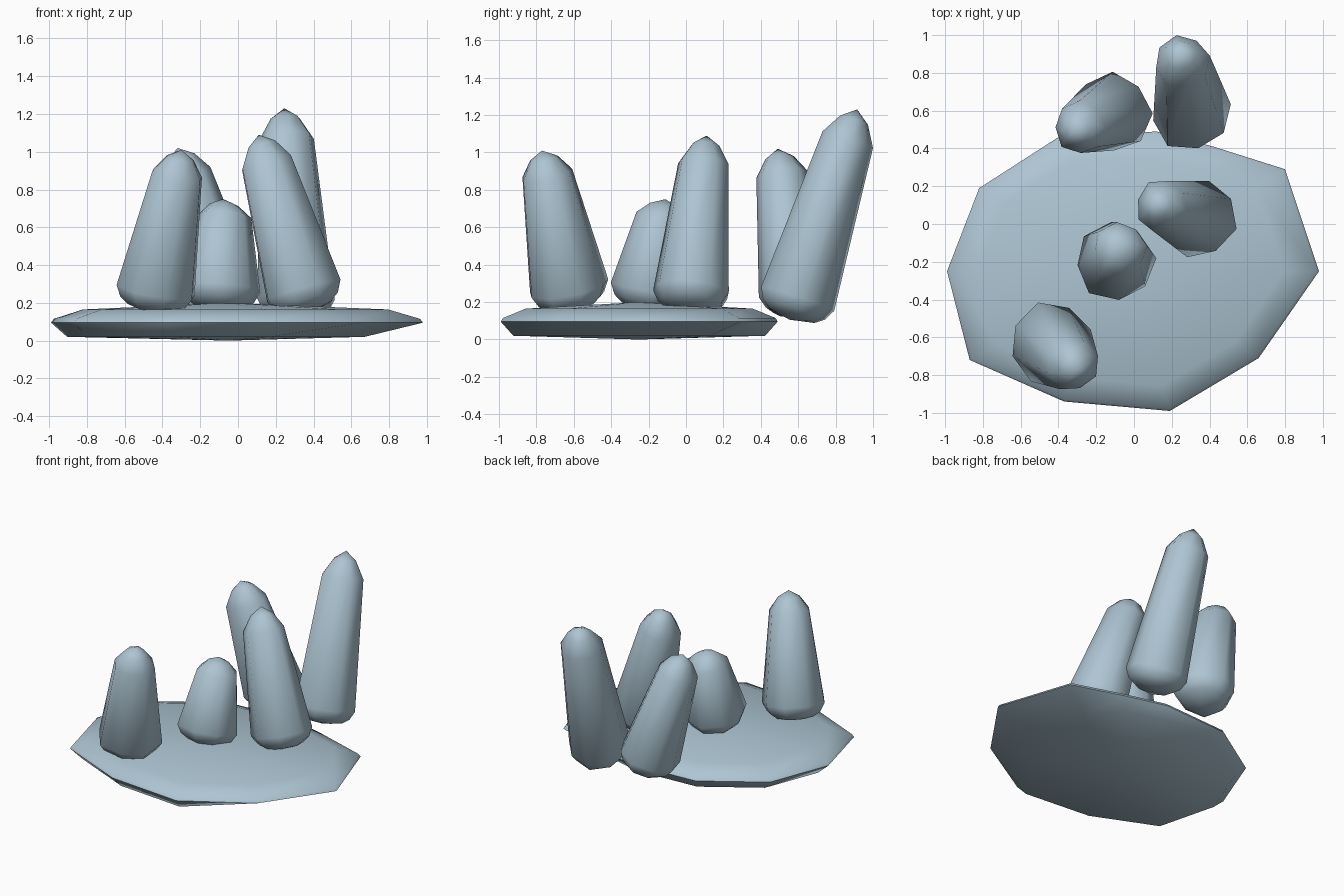
import bpy, math
from mathutils import Vector

if "Cube" in bpy.data.objects:
    bpy.data.objects.remove(bpy.data.objects["Cube"])

stone = bpy.data.materials.new("pale_blue_stone")
stone.diffuse_color = (0.42, 0.56, 0.65, 1)
stone.use_nodes = True
stone.node_tree.nodes["Principled BSDF"].inputs["Base Color"].default_value = stone.diffuse_color


def make_object(name, verts, faces, angle):
    mesh = bpy.data.meshes.new(name)
    mesh.from_pydata(verts, [], faces)
    mesh.materials.append(stone)
    obj = bpy.data.objects.new(name, mesh)
    bpy.context.collection.objects.link(obj)
    bpy.ops.object.select_all(action='DESELECT')
    obj.select_set(True)
    bpy.context.view_layer.objects.active = obj
    bpy.ops.object.shade_smooth_by_angle(angle=math.radians(angle))
    return obj


def skin(rings, bottom, top):
    """Join equal rings from bottom to top and close both ends with a point."""
    n = len(rings[0])
    verts = [v for ring in rings for v in ring] + [bottom, top]
    b, t = len(verts) - 2, len(verts) - 1
    faces = []
    for i in range(n):
        j = (i + 1) % n
        faces.append((b, j, i))
        for k in range(len(rings) - 1):
            faces.append((k*n + i, k*n + j, (k+1)*n + j, (k+1)*n + i))
        last = (len(rings) - 1) * n
        faces.append((last + i, last + j, t))
    return verts, faces


# Thin irregular base slab: bottom ring, rim, upper ring
outline = [(-0.99, -0.25), (-0.87, -0.72), (-0.37, -0.94), (0.19, -0.99),
           (0.66, -0.71), (0.98, -0.25), (0.80, 0.29), (0.42, 0.41),
           (0.12, 0.49), (-0.40, 0.46), (-0.82, 0.19)]
cx, cy = -0.05, -0.25


def slab_ring(scale, z, right_scale=None):
    ring = []
    for x, y in outline:
        s = right_scale if right_scale and x > 0.5 else scale
        ring.append((cx + (x - cx) * s, cy + (y - cy) * s, z))
    return ring


rings = [slab_ring(0.91, 0.02, 0.7), slab_ring(1.0, 0.095), slab_ring(0.985, 0.115),
         slab_ring(0.82, 0.165)]
make_object("base_slab", *skin(rings, (cx, cy, 0.0), (cx, cy, 0.2)), 50)


# Leaning, rounded standing stones
def standing_stone(name, base, shoulder, apex, r0, r1, turn, sides=8):
    base, shoulder, apex = Vector(base), Vector(shoulder), Vector(apex)
    axis = (shoulder - base).normalized()
    side = Vector((1, 0, 0))
    side = (side - axis * side.dot(axis)).normalized()
    front = axis.cross(side)

    def ring(centre, r):
        out = []
        for i in range(sides):
            a = math.tau * i / sides + turn
            rr = r * (1.0 + 0.05 * math.cos(3 * a + turn))
            out.append(centre + side * (rr * math.cos(a)) + front * (rr * math.sin(a)))
        return out

    rings = [ring(base - axis * 0.095, r0 * 0.62), ring(base - axis * 0.06, r0 * 0.85),
             ring(base, r0), ring(shoulder, r1),
             ring(shoulder.lerp(apex, 0.65), r1 * 0.55)]
    make_object(name, *skin(rings, base - axis * 0.12, apex), 50)


standing_stone("front_left_stone", (-0.44, -0.63, 0.27), (-0.325, -0.745, 0.88),
               (-0.30, -0.77, 1.01), 0.22, 0.14, 0.3)
standing_stone("small_centre_stone", (-0.10, -0.20, 0.27), (-0.075, -0.13, 0.66),
               (-0.08, -0.11, 0.75), 0.21, 0.14, 0.1)
standing_stone("right_centre_stone", (0.34, 0.03, 0.26), (0.145, 0.095, 0.94),
               (0.11, 0.11, 1.09), 0.21, 0.14, 0.5)
standing_stone("back_left_stone", (-0.11, 0.59, 0.25), (-0.285, 0.51, 0.88),
               (-0.32, 0.49, 1.02), 0.21, 0.14, 0.8)
standing_stone("tall_back_stone", (0.30, 0.59, 0.22), (0.255, 0.86, 1.07),
               (0.245, 0.915, 1.23), 0.21, 0.145, 0.2)
